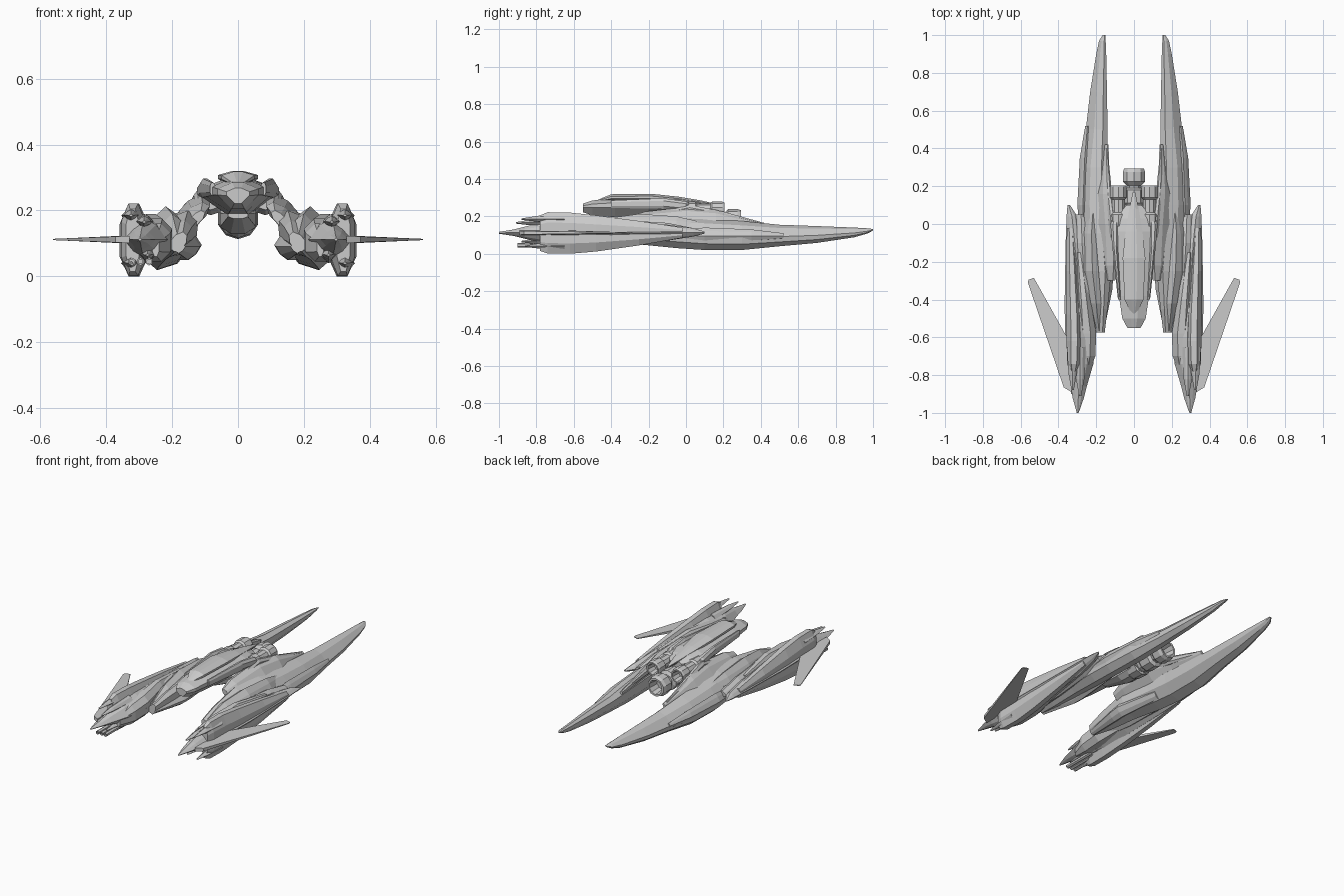
import bpy, bmesh, math

def mat(name, v):
    m = bpy.data.materials.new(name)
    m.diffuse_color = (v, v, v, 1)
    return m

GREY = mat("hull grey", 0.6)

def finish(name, bm, mirror=True):
    bmesh.ops.recalc_face_normals(bm, faces=bm.faces)
    me = bpy.data.meshes.new(name)
    bm.to_mesh(me)
    bm.free()
    me.materials.append(GREY)
    ob = bpy.data.objects.new(name, me)
    bpy.context.collection.objects.link(ob)
    if mirror:
        ob.modifiers.new("mirror", 'MIRROR').use_clip = False
    return ob

def loft(name, profile, sections, mirror=True):
    """profile: unit-box (u, v) ring; sections: (y, x0, x1, z0, z1)."""
    bm = bmesh.new()
    rings = [[bm.verts.new((x0 + u * (x1 - x0), y, z0 + v * (z1 - z0))) for u, v in profile]
             for y, x0, x1, z0, z1 in sections]
    n = len(profile)
    for a, b in zip(rings, rings[1:]):
        for i in range(n):
            j = (i + 1) % n
            bm.faces.new((a[i], a[j], b[j], b[i]))
    bm.faces.new(rings[0])
    bm.faces.new(rings[-1])
    return finish(name, bm, mirror)

def lathe(name, cx, cz, pts, n=10, mirror=True):
    """pts: (y, radius) path turned about the y axis."""
    bm = bmesh.new()
    rings = [[bm.verts.new((cx + r * math.cos(2 * math.pi * (i + .5) / n), y,
                            cz + r * math.sin(2 * math.pi * (i + .5) / n))) for i in range(n)]
             for y, r in pts]
    for a, b in zip(rings, rings[1:]):
        for i in range(n):
            j = (i + 1) % n
            bm.faces.new((a[i], a[j], b[j], b[i]))
    bm.faces.new(rings[0])
    bm.faces.new(rings[-1])
    return finish(name, bm, mirror)

OCT = [(.3, 1), (.7, 1), (1, .75), (1, .25), (.7, 0), (.3, 0), (0, .25), (0, .75)]
HULL = [(.36, 1), (.64, 1), (1, .76), (1, .52), (.66, 0), (.34, 0), (0, .52), (0, .76)]
SLANT = [(0, .82), (.22, 1), (.62, .85), (1, .45), (.95, .2), (.7, 0), (.3, .12), (.04, .45)]
ARM = [(0, .9), (.2, 1), (.5, .85), (1, .3), (.95, 0), (.5, .15), (.1, .6)]
DIAMOND = [(.5, 1), (.75, .8), (1, .5), (.75, .15), (.5, 0), (.2, .2), (0, .5), (.25, .85)]

# central hull with wedge nose and raised canopy
loft("central_hull", HULL, [
    (-.55, -.035, .035, .222, .268), (-.5, -.062, .062, .205, .285), (-.38, -.08, .08, .195, .297),
    (-.2, -.1, .1, .187, .3), (-.04, -.115, .115, .19, .295), (.03, -.1, .1, .2, .285),
    (.1, -.04, .04, .21, .27)], mirror=False)
loft("canopy", HULL, [
    (-.48, -.012, .012, .27, .285), (-.4, -.05, .05, .27, .318), (-.18, -.06, .06, .27, .32),
    (-.04, -.045, .045, .26, .305), (.08, -.025, .025, .25, .285), (.17, -.006, .006, .25, .265)],
    mirror=False)
loft("hull_side_plate", OCT, [
    (-.4, .07, .085, .245, .285), (-.12, .085, .115, .24, .297), (0, .08, .125, .23, .28),
    (.04, .08, .1, .23, .26)])
loft("hull_keel", OCT, [
    (-.25, -.03, .03, .175, .2), (-.08, -.055, .055, .13, .21), (.08, -.055, .055, .125, .23)],
    mirror=False)

# engines: stepped, hollow nozzles
lathe("centre_engine", 0, .177, [
    (-.06, .035), (0, .06), (.07, .064), (.08, .052), (.1, .052), (.11, .06), (.18, .06), (.19, .04),
    (.205, .042), (.225, .062), (.275, .062), (.295, .055), (.295, .044), (.23, .036)], mirror=False)
lathe("side_engine", .083, .232, [
    (-.06, .03), (-.01, .046), (.05, .046), (.06, .036), (.13, .036), (.14, .046), (.195, .046),
    (.205, .042), (.205, .034), (.15, .028)])

# long inner boom, from blunt front to tail tip
loft("long_boom", SLANT, [
    (-.575, .155, .21, .075, .135), (-.45, .14, .235, .06, .17), (-.25, .12, .265, .05, .2),
    (-.05, .135, .285, .03, .2), (.1, .14, .293, .02, .188), (.3, .14, .286, .02, .175),
    (.5, .14, .255, .04, .155), (.7, .143, .232, .058, .148), (.9, .147, .2, .088, .14),
    (.97, .15, .185, .108, .136), (1, .152, .165, .124, .132)])
loft("boom_front_fairing", DIAMOND, [
    (-.57, .17, .2, .09, .13), (-.42, .15, .25, .07, .19), (-.25, .16, .28, .07, .213),
    (-.05, .18, .27, .08, .2), (.1, .2, .23, .12, .165)])
loft("boom_inner_guard", DIAMOND, [
    (-.575, .16, .2, .07, .11), (-.35, .115, .19, .05, .13), (-.28, .11, .19, .05, .14),
    (0, .15, .2, .05, .12)])
loft("boom_outer_plate", DIAMOND, [
    (-.1, .25, .28, .07, .12), (.1, .24, .3, .05, .14), (.35, .235, .287, .06, .13),
    (.52, .235, .258, .08, .11)])

# slanted arm joining hull and boom
loft("hull_arm", ARM, [
    (-.3, .1, .16, .14, .2), (-.22, .085, .2, .12, .225), (0, .085, .22, .11, .25),
    (.16, .12, .21, .11, .235), (.28, .13, .19, .11, .2), (.42, .135, .165, .12, .165)])
loft("arm_cap", OCT, [
    (-.1, .1, .13, .2, .23), (.02, .095, .135, .2, .262), (.2, .12, .15, .18, .225),
    (.4, .14, .15, .15, .17)])

# bridge between boom and outer pod
loft("pod_bridge", DIAMOND, [
    (-.55, .19, .29, .07, .15), (-.35, .2, .32, .06, .18), (-.1, .22, .33, .07, .165),
    (.05, .25, .31, .1, .135)])

# outer pod: broad core, tall slab, pointed front and rear
loft("pod_core", DIAMOND, [
    (-1, .293, .303, .107, .117), (-.92, .265, .325, .095, .13), (-.86, .25, .335, .08, .145),
    (-.74, .215, .352, .05, .175), (-.6, .2, .366, .04, .185), (-.4, .22, .367, .045, .175),
    (-.1, .265, .362, .07, .155), (.04, .3, .357, .092, .137), (.1, .338, .352, .108, .118)])
loft("pod_slab", OCT, [
    (-.78, .3, .34, .015, .205), (-.74, .282, .354, .002, .222), (-.62, .275, .357, 0, .22),
    (-.48, .278, .36, .012, .205), (-.25, .295, .36, .045, .175), (-.02, .315, .355, .085, .14)])
loft("pod_inner_fin", OCT, [
    (-.8, .24, .26, .06, .12), (-.7, .205, .3, .045, .16), (-.58, .2, .3, .05, .175),
    (-.4, .23, .3, .07, .19), (-.15, .27, .31, .1, .16)])

# front prongs around the pod mouth
for nm, x, z, tip in (("upper_outer", .325, .185, -.88), ("upper_inner", .285, .165, -.91),
                      ("lower_outer", .325, .04, -.86), ("lower_inner", .275, .065, -.88)):
    loft(nm + "_prong", DIAMOND, [
        (tip, x - .006, x + .006, z - .004, z + .004), (tip + .09, x - .022, x + .022, z - .014, z + .018),
        (-.65, x - .03, x + .03, z - .025, z + .025)])

# three gun barrels under the left pod
for i in range(3):
    lathe("gun_barrel", -.27 - .026 * i, .045, [(-.7, .012), (-.9, .012), (-.9, .007), (-.85, .007)],
          n=6, mirror=False)

# thin swept-forward wing tapering to its edge
bm = bmesh.new()
outline = [(.33, -.89, .011), (.372, -.865, .009), (.562, -.31, .002), (.558, -.295, .002),
           (.53, -.285, .002), (.36, -.59, .011), (.33, -.62, .012)]
top = [bm.verts.new((x, y, .112 + t)) for x, y, t in outline]
bot = [bm.verts.new((x, y, .112 - t)) for x, y, t in outline]
bm.faces.new(top)
bm.faces.new(bot)
for i in range(len(outline)):
    j = (i + 1) % len(outline)
    bm.faces.new((top[i], top[j], bot[j], bot[i]))
finish("wing", bm)
